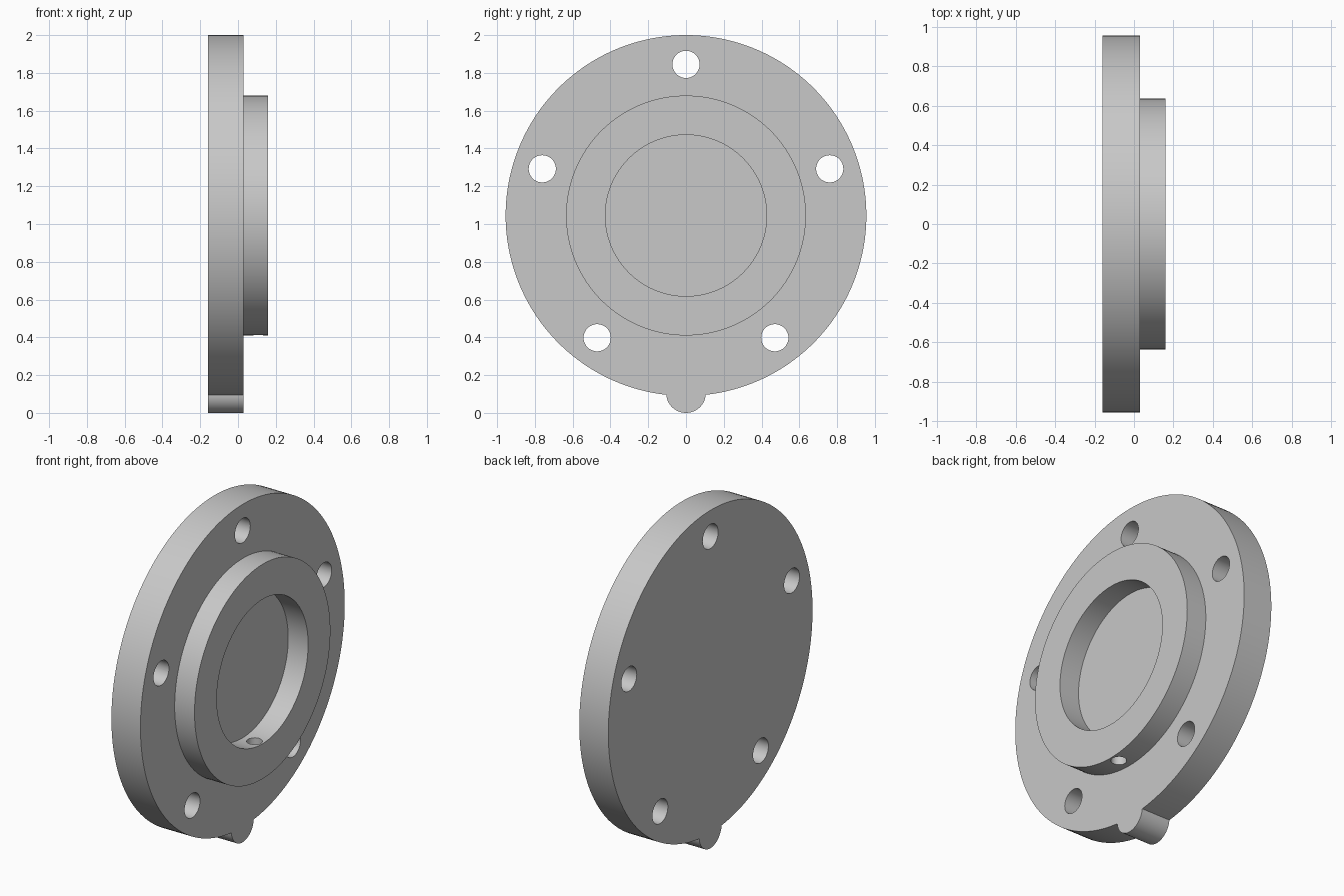
import bpy, bmesh
from math import sin, cos, acos, pi, radians
from mathutils import Matrix, Vector

cube = bpy.data.objects.get("Cube")
if cube:
    bpy.data.objects.remove(cube, do_unlink=True)

AXIS_Z = 1.045                      # height of the disc axis
BACK, FACE, FRONT = -0.16, 0.03, 0.16
DISC_R, TAB_R = 0.955, 0.105

grey = bpy.data.materials.new("plain grey")
grey.use_nodes = True
colour = (0.58, 0.58, 0.58, 1)
grey.diffuse_color = colour
grey.node_tree.nodes["Principled BSDF"].inputs["Base Color"].default_value = colour


def make_object(name, bm):
    bmesh.ops.recalc_face_normals(bm, faces=bm.faces)
    mesh = bpy.data.meshes.new(name)
    bm.to_mesh(mesh)
    bm.free()
    mesh.materials.append(grey)
    obj = bpy.data.objects.new(name, mesh)
    bpy.context.collection.objects.link(obj)
    return obj


def add_cylinder(bm, start, end, radius, segments):
    """Solid cylinder between two points."""
    start, end = Vector(start), Vector(end)
    turn = (end - start).to_track_quat('Z', 'Y').to_matrix().to_4x4()
    bmesh.ops.create_cone(bm, cap_ends=True, segments=segments,
                          radius1=radius, radius2=radius,
                          depth=(end - start).length,
                          matrix=Matrix.Translation((start + end) / 2) @ turn)


def cylinder(name, start, end, radius, segments=128):
    bm = bmesh.new()
    add_cylinder(bm, start, end, radius, segments)
    return make_object(name, bm)


def combine(target, other, operation):
    mod = target.modifiers.new(operation, 'BOOLEAN')
    mod.operation = operation
    mod.solver = 'EXACT'
    mod.object = other
    bpy.context.view_layer.objects.active = target
    bpy.ops.object.modifier_apply(modifier=mod.name)
    bpy.data.objects.remove(other, do_unlink=True)


# Flange disc with a rounded locating tab at the bottom, as one outline
gap = AXIS_Z - TAB_R
a = acos((DISC_R**2 + gap**2 - TAB_R**2) / (2 * DISC_R * gap))
b = acos((gap**2 + TAB_R**2 - DISC_R**2) / (2 * gap * TAB_R))


def arc(centre_z, radius, first, last, steps, skip_ends=0):
    """Points on an arc; angles run from straight down towards +y."""
    for i in range(skip_ends, steps + 1 - skip_ends):
        t = first + (last - first) * i / steps
        yield (BACK, radius * sin(t), centre_z - radius * cos(t))


outline = list(arc(AXIS_Z, DISC_R, a, 2 * pi - a, 160))
outline += list(arc(TAB_R, TAB_R, b - pi, pi - b, 32, 1))
bm = bmesh.new()
face = bm.faces.new([bm.verts.new(p) for p in outline])
grown = bmesh.ops.extrude_face_region(bm, geom=[face], use_keep_orig=True)
bmesh.ops.translate(bm, vec=(FACE - BACK, 0, 0),
                    verts=[v for v in grown["geom"] if isinstance(v, bmesh.types.BMVert)])
flange = make_object("flange_cover", bm)

# Raised boss
combine(flange, cylinder("boss", (FACE - 0.06, 0, AXIS_Z), (FRONT, 0, AXIS_Z), 0.635), 'UNION')

# Central recess
combine(flange, cylinder("recess_cutter", (FACE, 0, AXIS_Z), (0.3, 0, AXIS_Z), 0.427),
        'DIFFERENCE')

# Five bolt holes
bm = bmesh.new()
for i in range(5):
    t = radians(72 * i)
    y, z = 0.8 * sin(t), AXIS_Z + 0.8 * cos(t)
    add_cylinder(bm, (-0.4, y, z), (0.4, y, z), 0.072, 48)
combine(flange, make_object("bolt_hole_cutter", bm), 'DIFFERENCE')

# Small drain hole through the bottom of the boss wall
combine(flange, cylinder("drain_cutter", (0.107, 0, 0.3), (0.107, 0, 0.8), 0.043, 32),
        'DIFFERENCE')

bpy.ops.object.select_all(action='DESELECT')
flange.select_set(True)
bpy.context.view_layer.objects.active = flange
bpy.ops.object.shade_smooth_by_angle(angle=radians(30))
